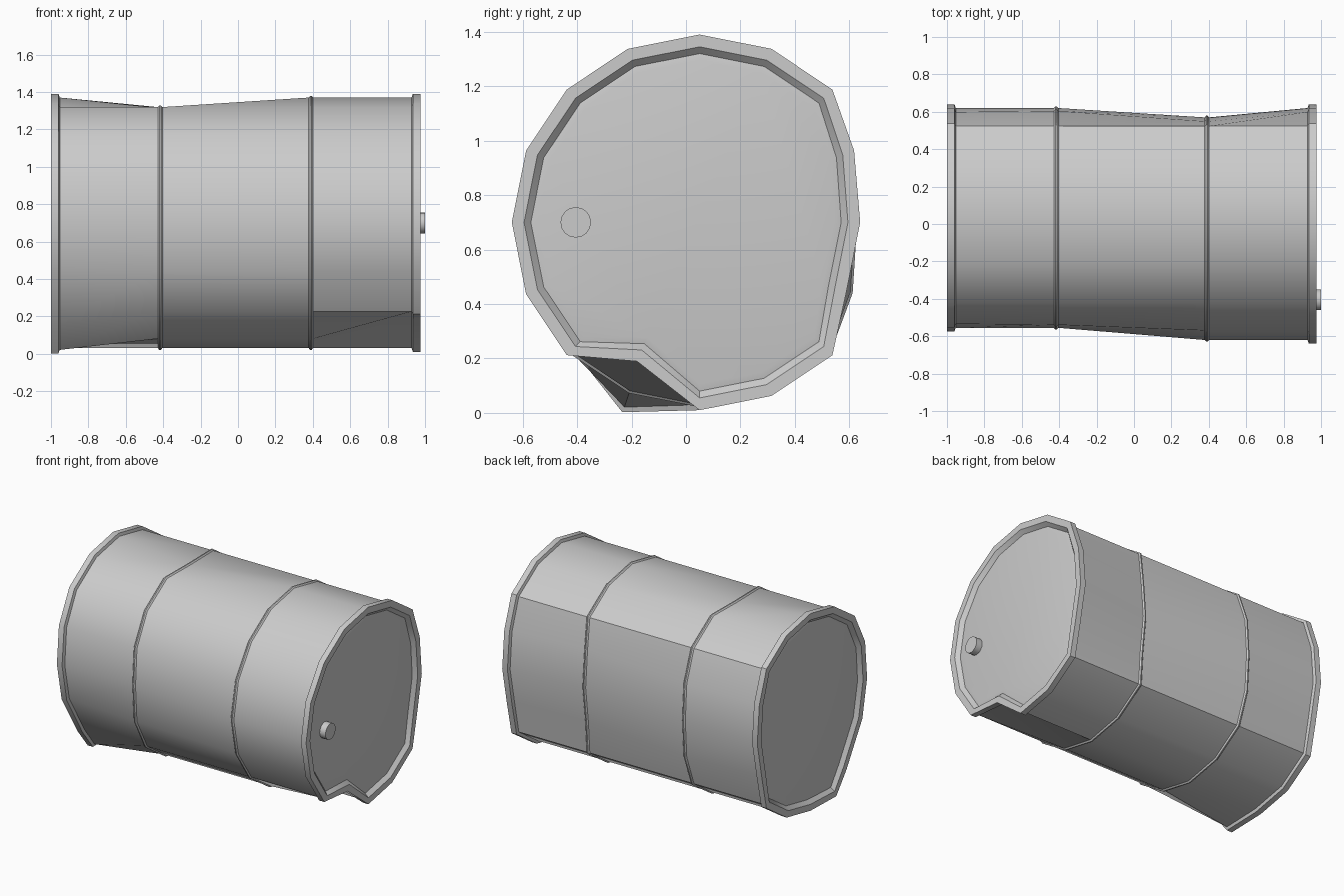
import bpy, bmesh, math
from mathutils import Vector

if "Cube" in bpy.data.objects:
    bpy.data.objects.remove(bpy.data.objects["Cube"])

SIDES = 16
CY, CZ = 0.05, 0.70

# Dents: section vertex number (0 = top, counted towards +y) -> (dy, dz)
DENT_LEFT = {3: (-.07, 0), 4: (-.10, 0), 5: (-.10, 0), 9: (-.02, -.06),
             10: (.09, -.065), 11: (.065, 0), 12: (.065, 0), 13: (.035, 0)}
DENT_BEAD_L = {0: (0, -.055), 3: (-.065, 0), 4: (-.10, 0), 5: (-.065, 0),
               11: (.03, 0), 12: (.065, 0), 13: (.03, 0)}
DENT_BEAD_R = {3: (-.12, 0), 4: (-.15, 0), 5: (-.13, 0)}
DENT_RIGHT = {3: (-.07, 0), 4: (-.10, 0), 5: (-.10, 0), 9: (.034, .127)}


def ring(bm, x, r, dents):
    verts = []
    for i in range(SIDES):
        a = 2 * math.pi * i / SIDES
        dy, dz = dents.get(i, (0, 0))
        verts.append(bm.verts.new((x, CY + r * math.sin(a) + dy,
                                   CZ + r * math.cos(a) + dz)))
    return verts


# Profile of one end, from lid to body: (distance in from the rim face, radius)
END = [(.02, .595), (.025, .62), (0, .645), (0, .69), (.04, .69), (.047, .67)]
BEAD = [(-.012, .67), (-.004, .679), (.004, .679), (.012, .67)]

# Barrel: lid, rim, two beads, rim, lid
bm = bmesh.new()
rings = [ring(bm, -1 + d, r, DENT_LEFT) for d, r in END]
rings += [ring(bm, -.417 + d, r, DENT_BEAD_L) for d, r in BEAD]
rings += [ring(bm, .39 + d, r, DENT_BEAD_R) for d, r in BEAD]
rings += [ring(bm, .975 - d, r, DENT_RIGHT) for d, r in reversed(END)]
for a, b in zip(rings, rings[1:]):
    for i in range(SIDES):
        j = (i + 1) % SIDES
        bm.faces.new((a[i], a[j], b[j], b[i]))
bm.faces.new(rings[0])
bm.faces.new(rings[-1])
bmesh.ops.recalc_face_normals(bm, faces=bm.faces)
mesh = bpy.data.meshes.new("barrel")
bm.to_mesh(mesh)
bm.free()
barrel = bpy.data.objects.new("barrel", mesh)
bpy.context.collection.objects.link(barrel)

# Filler plug on the right lid
bpy.ops.mesh.primitive_cylinder_add(vertices=16, radius=.056, depth=.055,
                                    location=(.9725, -.405, .70),
                                    rotation=(0, math.pi / 2, 0))
plug = bpy.context.object
plug.name = "filler_plug"

# Smooth round the sides, sharp at rims and creases
for ob in (barrel, plug):
    bpy.ops.object.select_all(action='DESELECT')
    ob.select_set(True)
    bpy.context.view_layer.objects.active = ob
    bpy.ops.object.shade_smooth_by_angle(angle=math.radians(35))
